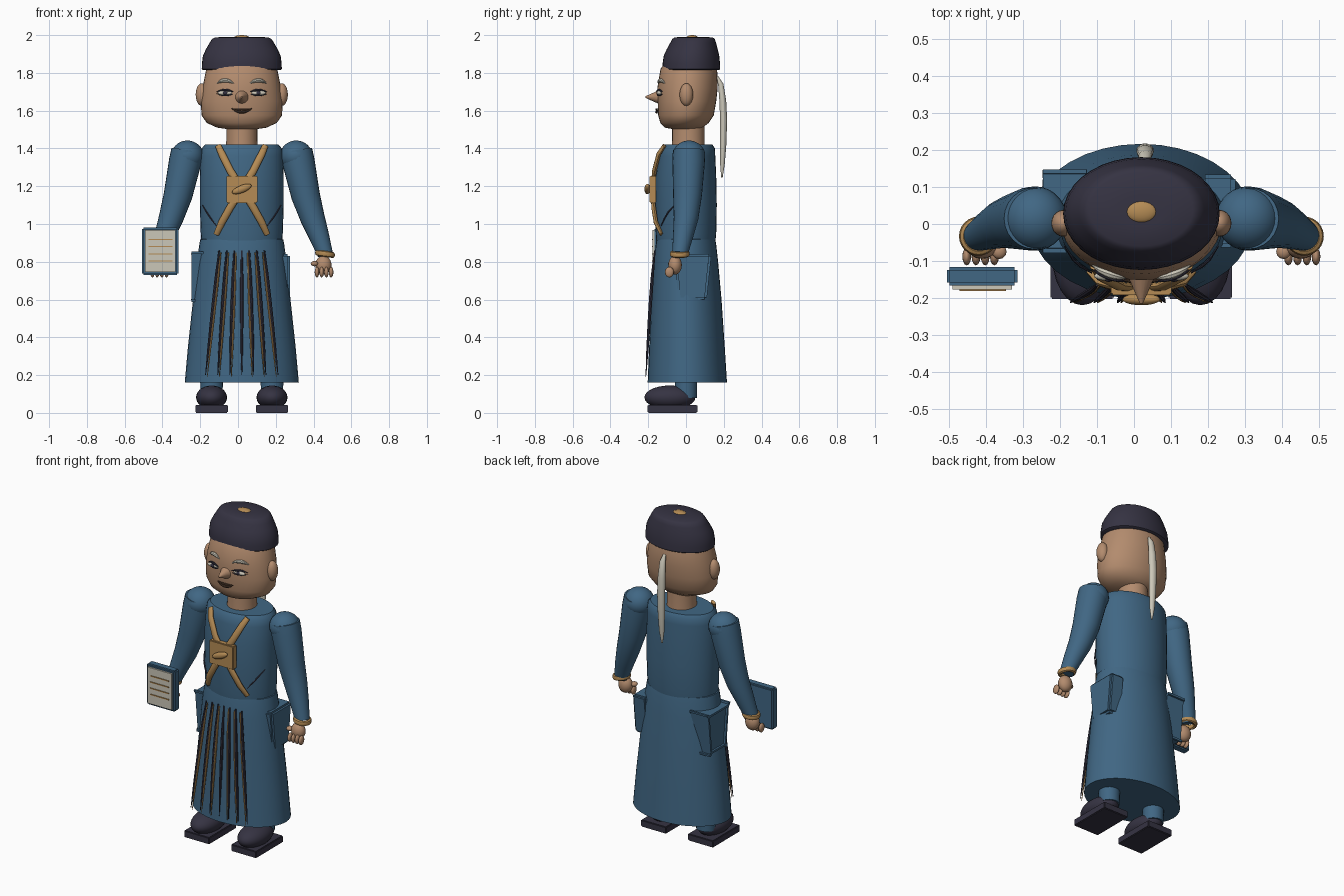
import bpy, bmesh, math
from mathutils import Vector, Matrix

if "Cube" in bpy.data.objects:
    bpy.data.objects.remove(bpy.data.objects["Cube"])

CX = 0.02  # body centre line


def material(name, rgb):
    m = bpy.data.materials.new(name)
    m.diffuse_color = (*rgb, 1)
    m.use_nodes = True
    m.node_tree.nodes["Principled BSDF"].inputs["Base Color"].default_value = m.diffuse_color
    return m


SKIN = material("skin", (0.45, 0.26, 0.155))
BLUE = material("robe_blue", (0.052, 0.135, 0.23))
NAVY = material("dark_navy", (0.036, 0.033, 0.055))
GOLD = material("gold", (0.46, 0.26, 0.09))
PALE = material("off_white", (0.60, 0.57, 0.48))
LIP = material("dark_brown", (0.09, 0.05, 0.03))


def finish(name, bm, mat, angle=40):
    bmesh.ops.recalc_face_normals(bm, faces=bm.faces)
    me = bpy.data.meshes.new(name)
    bm.to_mesh(me)
    bm.free()
    me.materials.append(mat)
    ob = bpy.data.objects.new(name, me)
    bpy.context.collection.objects.link(ob)
    bpy.ops.object.select_all(action='DESELECT')
    ob.select_set(True)
    bpy.context.view_layer.objects.active = ob
    bpy.ops.object.shade_smooth_by_angle(angle=math.radians(angle))
    return ob


def skin_loops(name, loops, mat):
    """Bridge equal point loops and cap both ends."""
    bm = bmesh.new()
    rows = [[bm.verts.new(p) for p in lp] for lp in loops]
    n = len(rows[0])
    for a, b in zip(rows, rows[1:]):
        for i in range(n):
            j = (i + 1) % n
            bm.faces.new((a[i], a[j], b[j], b[i]))
    bm.faces.new(rows[0][::-1])
    bm.faces.new(rows[-1])
    return finish(name, bm, mat)


def stack(name, rings, mat, cx=CX, n=36):
    """Horizontal ellipses: (z, half_x, half_y, centre_y)."""
    turn = [2 * math.pi * i / n for i in range(n)]
    return skin_loops(name, [[(cx + rx * math.cos(t), cy + ry * math.sin(t), z) for t in turn]
                             for z, rx, ry, cy in rings], mat)


def tube(name, pts, radii, mat, n=10, flat=1.0):
    """Round tube along points; flat squashes it along y-ish."""
    pts = [Vector(p) for p in pts]
    loops = []
    for i, p in enumerate(pts):
        d = (pts[min(i + 1, len(pts) - 1)] - pts[max(i - 1, 0)]).normalized()
        side = Vector((0, 1, 0)).cross(d).normalized()
        up = d.cross(side)
        loops.append([p + radii[i] * (side * math.cos(t) + up * flat * math.sin(t))
                      for t in (2 * math.pi * k / n for k in range(n))])
    return skin_loops(name, loops, mat)


def ellipsoid(name, c, r, mat, tilt=0, seg=20):
    bm = bmesh.new()
    m = Matrix.Translation(c) @ Matrix.Rotation(tilt, 4, 'Y') @ Matrix.Diagonal((*r, 1))
    bmesh.ops.create_uvsphere(bm, u_segments=seg, v_segments=seg // 2 + 2, radius=1, matrix=m)
    return finish(name, bm, mat, 60)


def box(name, lo, hi, mat, bevel=0.0):
    lo, hi = Vector(lo), Vector(hi)
    bm = bmesh.new()
    bmesh.ops.create_cube(bm, size=1, matrix=Matrix.Translation((lo + hi) / 2)
                          @ Matrix.Diagonal((*(hi - lo), 1)))
    if bevel:
        bmesh.ops.bevel(bm, geom=bm.edges[:], offset=bevel, segments=2, affect='EDGES')
    return finish(name, bm, mat)


# Robe: torso and flared skirt
stack("torso", [(0.90, .213, .155, 0), (0.95, .217, .16, 0), (1.1, .222, .163, 0),
                (1.25, .222, .16, 0), (1.36, .218, .15, .005), (1.40, .212, .145, .008),
                (1.42, .195, .13, .01)], BLUE)
stack("skirt", [(.16, .302, .21, .007), (.35, .285, .2, .005), (.6, .258, .185, .003),
                (.8, .237, .17, 0), (.89, .225, .16, 0), (.918, .22, .155, 0),
                (.925, .2, .14, 0)], BLUE)

# Head, neck and hat
HEAD = [(1.50, .06, .045, -.01), (1.51, .13, .10, -.012), (1.535, .185, .128, -.008),
        (1.575, .213, .147, 0), (1.65, .217, .155, .005), (1.72, .208, .16, .008),
        (1.82, .188, .15, .015), (1.86, .17, .13, .02)]
stack("head", HEAD, SKIN)
stack("neck", [(1.39, .086, .088, .012), (1.44, .082, .085, .012), (1.53, .082, .085, .012)], SKIN)
stack("hat", [(1.815, .205, .147, .028), (1.82, .212, .153, .028), (1.85, .211, .152, .028),
              (1.89, .206, .147, .029), (1.925, .19, .135, .033), (1.96, .17, .121, .038),
              (1.98, .157, .112, .04), (1.988, .14, .1, .04), (1.991, .06, .04, .035)], NAVY)
ellipsoid("hat_button", (CX, .033, 1.985), (.043, .031, .015), GOLD)


def face_y(off, z):
    """Front of the head at a sideways offset and height."""
    for a, b in zip(HEAD, HEAD[1:]):
        if a[0] <= z <= b[0]:
            k = (z - a[0]) / (b[0] - a[0])
            rx, ry, cy = (a[i] + k * (b[i] - a[i]) for i in (1, 2, 3))
            return cy - ry * math.sqrt(1 - (off / rx) ** 2)


# Nose: forward-pointing cone
bm = bmesh.new()
bmesh.ops.create_cone(bm, cap_ends=True, segments=20, radius1=.042, radius2=.004, depth=.085,
                      matrix=Matrix.Translation((CX, -.173, 1.672)) @ Matrix.Rotation(math.pi / 2, 4, 'X'))
finish("nose", bm, SKIN)

# Mouth: curved lips
xs = [i * .011 for i in range(-5, 6)]
for nm, bend, z0, rad in (("upper_lip", 2.0, 1.606, .006), ("lower_lip", 7.0, 1.592, .007)):
    tube(nm, [(CX + x, face_y(x, 1.6) - .008, z0 + bend * x * x) for x in xs],
         [rad * (1.05 - (x / .058) ** 2) for x in xs], LIP, 8)

for s, side in ((-1, "left"), (1, "right")):
    # Ears, eyes and brows
    ellipsoid(side + "_ear", (CX + s * .212, .002, 1.685), (.032, .036, .06), SKIN)
    ey = face_y(.088, 1.695)
    ellipsoid(side + "_eye", (CX + s * .088, ey - .004, 1.694), (.04, .013, .013), PALE)
    ellipsoid(side + "_pupil", (CX + s * .088, ey - .013, 1.694), (.013, .007, .011), NAVY, seg=12)
    arc = [i * .009 for i in range(-5, 6)]
    for nm, z0, bend, rad, mat, out in (("eyelid", 1.709, 5, .006, NAVY, .008),
                                        ("lower_lid", 1.681, -4, .004, NAVY, .006),
                                        ("brow", 1.76, 8, .010, PALE, .006)):
        tube(f"{side}_{nm}",
             [(CX + s * (.088 + a), face_y(.088 + a, z0) - out, z0 - bend * a * a) for a in arc],
             [rad * (1.1 - (a / .046) ** 2) for a in arc], mat, 8)

    # Arm with shoulder ball
    def at(x, y, z):
        return (CX + s * x, y, z)
    ellipsoid(side + "_shoulder", at(.288, .015, 1.36), (.086, .087, .082), BLUE, seg=28)
    tube(side + "_sleeve", [at(.29, .015, 1.39), at(.30, .014, 1.33), at(.338, .008, 1.15),
                            at(.375, 0, 1.03), at(.408, -.015, .94), at(.442, -.032, .84)],
         [.083, .086, .076, .065, .054, .041], BLUE, 24)

    # Cuff
    c = Vector(at(.441, -.033, .842))
    ring = [2 * math.pi * k / 24 for k in range(24)]
    bm = bmesh.new()
    rows = [[bm.verts.new(c + Vector(((.041 + .012 * math.cos(u)) * math.cos(t),
                                      (.041 + .012 * math.cos(u)) * math.sin(t),
                                      .016 * math.sin(u) - s * .15 * .041 * math.cos(t))))
             for u in (2 * math.pi * k / 8 for k in range(8))] for t in ring]
    for i in range(24):
        for j in range(8):
            a, b = rows[i], rows[(i + 1) % 24]
            bm.faces.new((a[j], b[j], b[(j + 1) % 8], a[(j + 1) % 8]))
    finish(side + "_cuff", bm, GOLD)

    # Hand, fingers and thumb
    ellipsoid(side + "_palm", at(.432, -.058, .782), (.043, .036, .05), SKIN)
    for i in range(4):
        x = .398 + i * .025
        ellipsoid(f"{side}_finger_{i}", at(x, -.088, .745), (.012, .024, .028), SKIN, seg=12)
    ellipsoid(side + "_thumb", at(.385, -.075, .79), (.02, .02, .014), SKIN, seg=12)

    # Hip pocket, tapering downward
    bm = bmesh.new()
    bmesh.ops.create_cube(bm, size=1)
    for v in bm.verts:
        top = v.co.z > 0
        half = .1 if top else .075
        v.co = (CX + s * (.255 if v.co.x > 0 else .16), .035 + (half if v.co.y > 0 else -half),
                .842 if top else .60)
    bmesh.ops.bevel(bm, geom=bm.edges[:], offset=.012, segments=2, affect='EDGES')
    finish(side + "_pocket", bm, BLUE)

    # Leg and shoe
    fx = CX + s * .16
    stack(side + "_leg", [(.08, .058, .058, .0), (.25, .062, .06, .0)], BLUE, fx, 20)
    ellipsoid(side + "_shoe", (fx, -.085, .082), (.082, .135, .063), NAVY, seg=24)
    box(side + "_sole", (fx - .086, -.203, 0), (fx + .086, .06, .042), NAVY, .004)

    # Crossed chest strap and torso crease
    tube(side + "_strap", [at(.125, -.115, 1.415), at(.105, -.145, 1.37), at(.06, -.168, 1.28),
                           at(0, -.175, 1.185), at(-.06, -.172, 1.09), at(-.105, -.16, 1.01),
                           at(-.135, -.13, .945)],
         [.016, .019, .02, .02, .02, .019, .015], GOLD, 10, .6)
    tube(side + "_crease", [at(.135, -.132, .99), at(.165, -.114, 1.03), at(.185, -.096, 1.06),
                            at(.208, -.06, 1.10)], [.002, .004, .004, .002], NAVY, 6)

# Chest plate and spindle clasp
box("chest_plate", (CX - .082, -.192, 1.112), (CX + .082, -.158, 1.255), GOLD, .004)
ellipsoid("clasp", (CX, -.204, 1.185), (.055, .016, .02), GOLD, math.radians(-22))

# Skirt cords: navy ribs with gold companions
for i in range(-3, 4):
    top, low = CX + i * .04, CX + i * .064
    line = [(top + (low - top) * k, -.165 - .047 * k ** .8, .86 - .66 * k)
            for k in (0, .2, .4, .6, .8, 1)]
    radii = [.004, .008, .009, .008, .006, .002]
    tube(f"pleat_{i + 3}", line, radii, NAVY, 8)
    if i:
        shift = -.009 if i > 0 else .009
        tube(f"pleat_trim_{i + 3}", [(x + shift, y - .001, z - .01) for x, y, z in line],
             [r * .75 for r in radii], GOLD, 8)

# Braid hanging down the back
tube("braid", [(.03, .165, 1.78), (.03, .184, 1.74), (.03, .195, 1.65), (.03, .199, 1.55),
               (.03, .197, 1.42), (.03, .193, 1.32), (.03, .19, 1.245)],
     [.008, .018, .023, .024, .021, .016, .005], PALE, 14, .8)

# Book: cover, page and written lines
box("book_cover", (-.507, -.167, .73), (-.315, -.117, .982), BLUE, .008)
box("book_page", (-.492, -.177, .745), (-.33, -.16, .967), PALE)
for i in range(4):
    z = .918 - i * .038
    box(f"book_line_{i}", (-.473, -.181, z - .003), (-.347, -.176, z + .003), GOLD)
